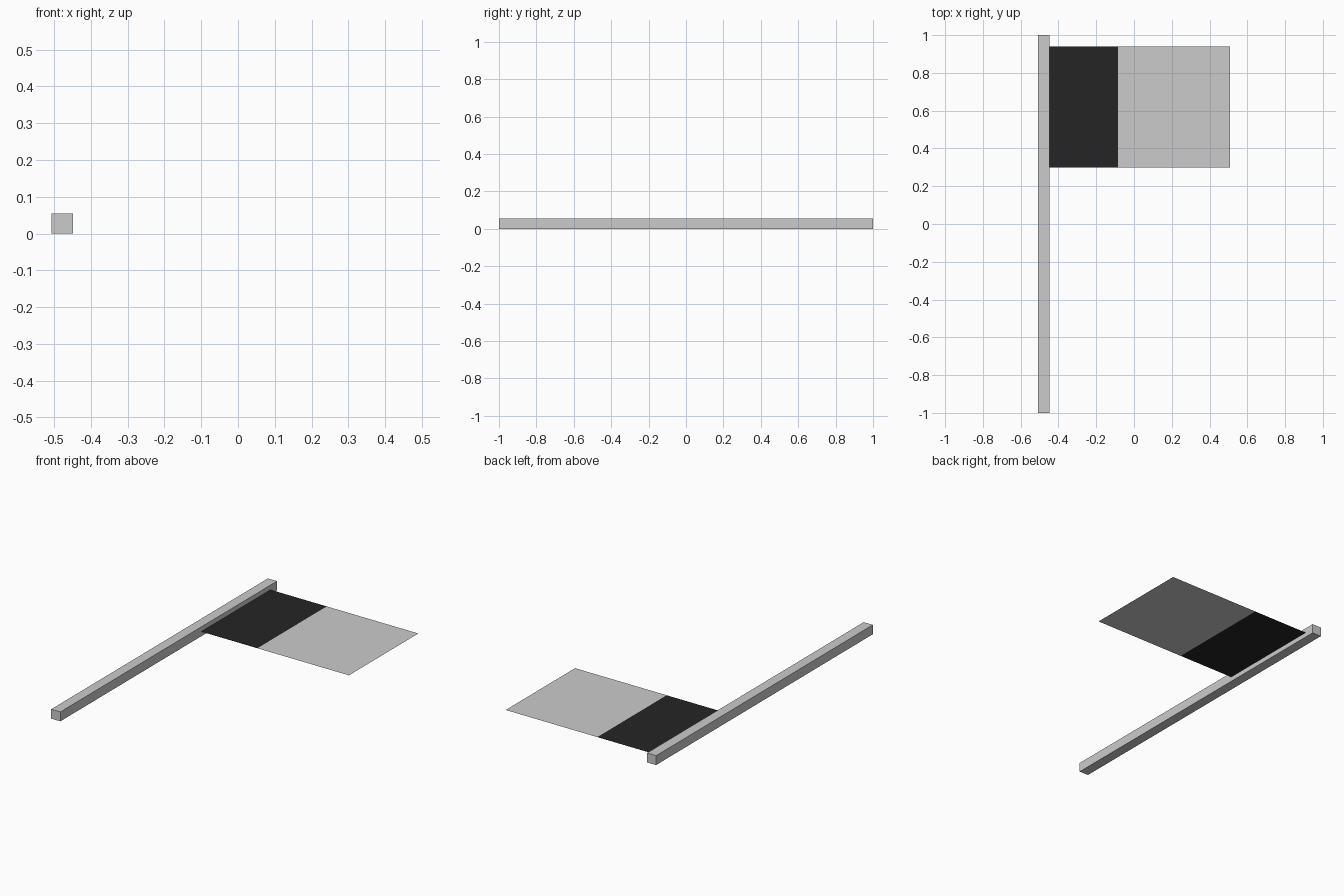
import bpy
import bmesh

cube = bpy.data.objects.get("Cube")
if cube:
    bpy.data.objects.remove(cube, do_unlink=True)


def material(name, value):
    mat = bpy.data.materials.new(name)
    mat.use_nodes = True
    colour = (value, value, value, 1.0)
    mat.diffuse_color = colour
    mat.node_tree.nodes["Principled BSDF"].inputs["Base Color"].default_value = colour
    return mat


def add_object(name, bm, mats):
    mesh = bpy.data.meshes.new(name)
    bm.to_mesh(mesh)
    bm.free()
    for mat in mats:
        mesh.materials.append(mat)
    obj = bpy.data.objects.new(name, mesh)
    bpy.context.collection.objects.link(obj)
    return obj


grey = material("light grey", 0.6)
black = material("soft black", 0.018)

POLE_LEFT, POLE_RIGHT, POLE_HEIGHT = -0.507, -0.448, 0.055
BAND_EDGE, FLAG_END = -0.085, 0.507
FLAG_BOTTOM, FLAG_TOP = 0.30, 0.94

# Square pole lying along y
bm = bmesh.new()
bmesh.ops.create_cube(bm, size=1)
bmesh.ops.scale(bm, vec=(POLE_RIGHT - POLE_LEFT, 2, POLE_HEIGHT), verts=bm.verts)
bmesh.ops.translate(bm, vec=((POLE_LEFT + POLE_RIGHT) / 2, 0, POLE_HEIGHT / 2), verts=bm.verts)
add_object("pole", bm, [grey])

# Thin flag sheet at mid height of the pole, split into two bands
bm = bmesh.new()
bmesh.ops.create_grid(bm, x_segments=1, y_segments=1, size=0.5)
bmesh.ops.scale(bm, vec=(FLAG_END - POLE_RIGHT, FLAG_TOP - FLAG_BOTTOM, 1), verts=bm.verts)
bmesh.ops.translate(bm, vec=((FLAG_END + POLE_RIGHT) / 2, (FLAG_TOP + FLAG_BOTTOM) / 2,
                             POLE_HEIGHT / 2), verts=bm.verts)
bmesh.ops.bisect_plane(bm, geom=bm.verts[:] + bm.edges[:] + bm.faces[:],
                       plane_co=(BAND_EDGE, 0, 0), plane_no=(1, 0, 0))
for face in bm.faces:
    face.material_index = int(face.calc_center_median().x < BAND_EDGE)
add_object("flag", bm, [grey, black])
